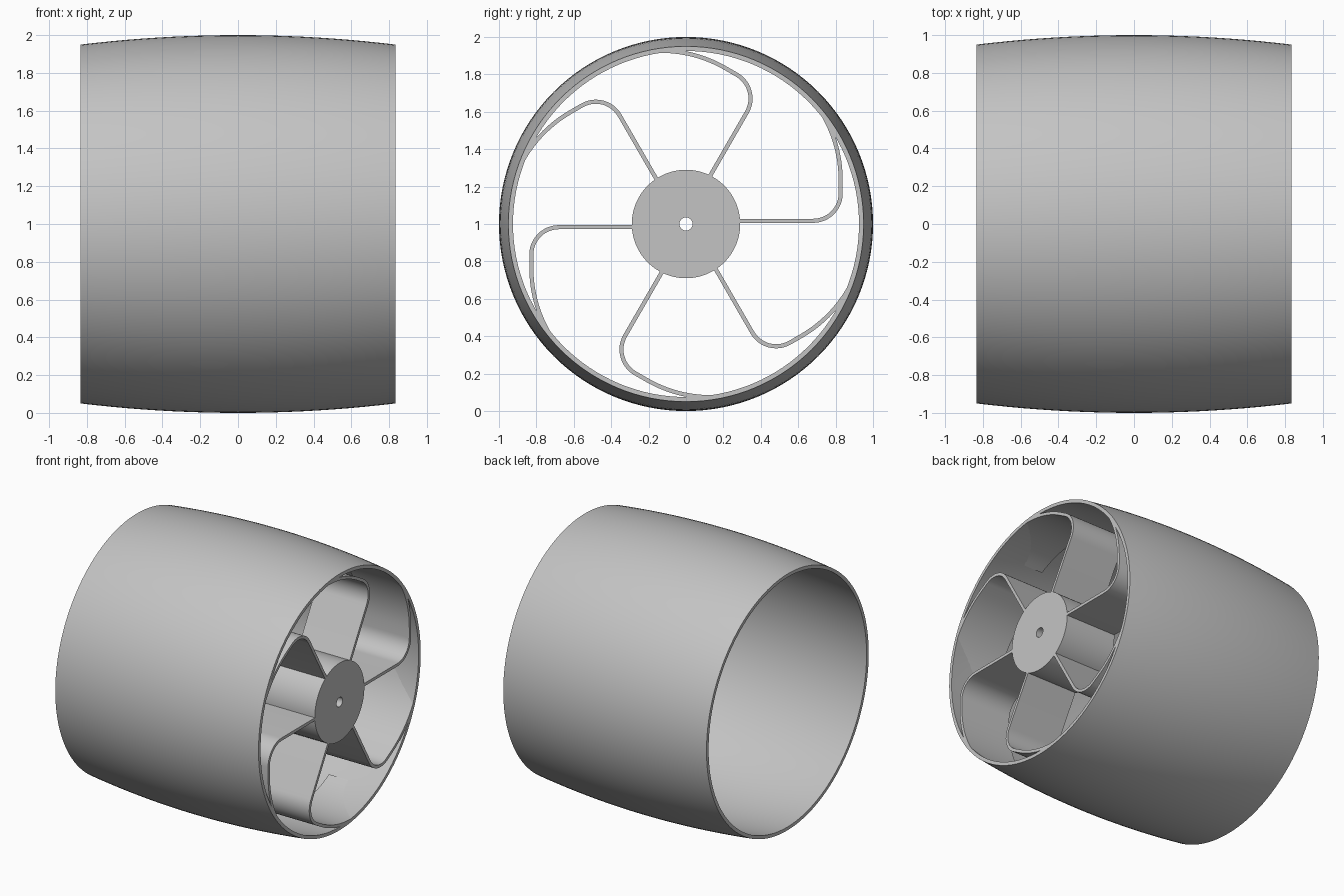
import bpy, bmesh, math
from mathutils import Matrix, Vector

if "Cube" in bpy.data.objects:
    bpy.data.objects.remove(bpy.data.objects["Cube"])

HALF = 0.833          # half width of the barrel
DEPTH = HALF / 2      # spokes and hub fill the outer quarter
WALL = 0.025
THICK = 0.022
CENTRE = Matrix.Translation((0, 0, 1))

grey = bpy.data.materials.new("plain_grey")
grey.use_nodes = True
colour = (0.55, 0.55, 0.55, 1)
grey.diffuse_color = colour
grey.node_tree.nodes["Principled BSDF"].inputs["Base Color"].default_value = colour


def finish(name, bm):
    bmesh.ops.remove_doubles(bm, verts=bm.verts, dist=1e-5)
    bmesh.ops.recalc_face_normals(bm, faces=bm.faces)
    bm.transform(CENTRE)
    mesh = bpy.data.meshes.new(name)
    bm.to_mesh(mesh)
    bm.free()
    mesh.materials.append(grey)
    mesh.shade_smooth()
    mesh.set_sharp_from_angle(angle=math.radians(30))
    ob = bpy.data.objects.new(name, mesh)
    bpy.context.collection.objects.link(ob)
    return ob


def lathe(name, profile, steps):
    """Spin a closed (x, radius) profile about the x axis."""
    bm = bmesh.new()
    vs = [bm.verts.new((x, 0, r)) for x, r in profile]
    es = [bm.edges.new((vs[i - 1], vs[i])) for i in range(len(vs))]
    bmesh.ops.spin(bm, geom=vs + es, cent=(0, 0, 0), axis=(1, 0, 0),
                   angle=math.tau, steps=steps)
    return finish(name, bm)


def crown(x):
    return 1 - 0.05 * (x / HALF) ** 2


# Crowned barrel wall
xs = [HALF * (i / 10 - 1) for i in range(21)]
lathe("barrel", [(x, crown(x)) for x in xs]
      + [(x, crown(x) - WALL) for x in reversed(xs)], 128)

# Hub with a through hole
back = HALF - DEPTH
lathe("hub", [(back, 0.035), (HALF, 0.035), (HALF, 0.29), (back, 0.29)], 64)

# Helper solid that trims spoke tips inside the wall
ends = [-1] + xs + [1]
trim = lathe("trim_helper", [(-1, 0.05)] + [(x, crown(x) - 0.008) for x in ends]
             + [(1, 0.05)], 128)
trim.hide_render = True

# Spoke centre line: straight, tight bend, long sweep tangent to the wall
path = [Vector((0.27, 0.017))]
bend = 0.147
for i in range(13):
    a = math.radians(-90 + 7.5 * i)
    path.append(Vector((0.68 + bend * math.cos(a), 0.164 + bend * math.sin(a))))
sweep = 0.69
for i in range(21):
    a = 1.04 * i / 20
    path.append(Vector((0.137 + sweep * math.cos(a), 0.235 + sweep * math.sin(a))))


def spoke(index):
    bm = bmesh.new()
    left, right = [], []
    for i, p in enumerate(path):
        d = (path[min(i + 1, len(path) - 1)] - path[max(i - 1, 0)]).normalized()
        n = Vector((-d.y, d.x)) * THICK / 2
        left.append(p + n)
        right.append(p - n)
    rings = []
    for l, r in zip(left, right):
        rings.append([bm.verts.new((x, q.x, q.y)) for x, q in
                      ((back, l), (HALF, l), (HALF, r), (back, r))])
    for a, b in zip(rings, rings[1:]):
        for k in range(4):
            bm.faces.new((a[k - 1], a[k], b[k], b[k - 1]))
    bm.faces.new(rings[0])
    bm.faces.new(rings[-1])
    bm.transform(Matrix.Rotation(index * math.tau / 6, 4, 'X'))
    ob = finish(f"spoke_{index + 1}", bm)
    mod = ob.modifiers.new("trim", 'BOOLEAN')
    mod.operation = 'INTERSECT'
    mod.solver = 'EXACT'
    mod.object = trim
    return ob


spokes = [spoke(i) for i in range(6)]

# Bake the trims, then drop the helper
graph = bpy.context.evaluated_depsgraph_get()
baked = [bpy.data.meshes.new_from_object(s.evaluated_get(graph)) for s in spokes]
for ob, mesh in zip(spokes, baked):
    ob.modifiers.clear()
    ob.data = mesh
    mesh.shade_smooth()
    mesh.set_sharp_from_angle(angle=math.radians(30))
bpy.data.objects.remove(trim)
